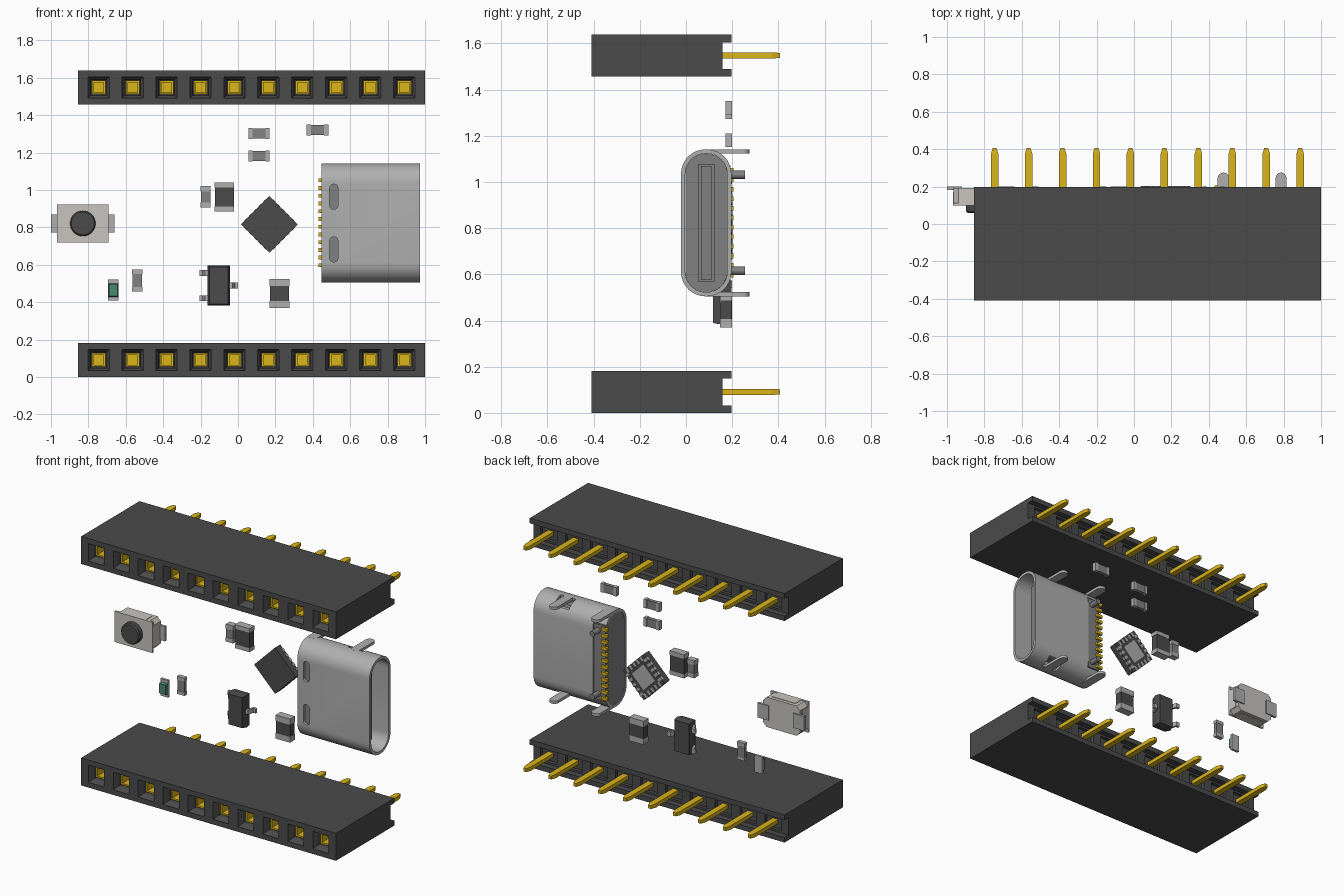
import bpy, bmesh
from math import sin, cos, pi, radians

if "Cube" in bpy.data.objects:
    bpy.data.objects.remove(bpy.data.objects["Cube"])


def material(name, rgb):
    m = bpy.data.materials.new(name)
    m.diffuse_color = (*rgb, 1)
    m.use_nodes = True
    m.node_tree.nodes["Principled BSDF"].inputs["Base Color"].default_value = m.diffuse_color
    return m


BLACK = material("black_plastic", (0.07, 0.07, 0.07))
GOLD = material("gold", (0.7, 0.46, 0.01))
GREEN = material("green_lens", (0.07, 0.25, 0.17))
STONE = material("grey_film", (0.22, 0.22, 0.22))
CREAM = material("pale_metal", (0.58, 0.56, 0.52))
METAL = material("metal", (0.43, 0.43, 0.43))


def ring(axis, c, pts):
    i = "xyz".index(axis)
    return [tuple(p[:i]) + (c,) + tuple(p[i:]) for p in pts]


def prism(axis, pts, a, b):
    return [ring(axis, a, pts), ring(axis, b, pts)]


def rect(ca, cb, ha, hb):
    return [(ca - ha, cb - hb), (ca + ha, cb - hb), (ca + ha, cb + hb), (ca - ha, cb + hb)]


def box(x0, x1, y0, y1, z0, z1):
    return prism("y", [(x0, z0), (x1, z0), (x1, z1), (x0, z1)], y0, y1)


def rounded(ca, cb, ha, hb, r, n=8):
    pts = []
    for k, (sa, sb) in enumerate([(1, 1), (-1, 1), (-1, -1), (1, -1)]):
        for i in range(n + 1):
            t = (k + i / n) * pi / 2
            pts.append((ca + sa * (ha - r) + r * cos(t), cb + sb * (hb - r) + r * sin(t)))
    return pts


def part(name, mat, lofts, closed=False, smooth=False):
    bm = bmesh.new()
    for rings in lofts:
        vs = [[bm.verts.new(p) for p in r] for r in rings]
        pairs = list(zip(vs, vs[1:]))
        if closed:
            pairs.append((vs[-1], vs[0]))
        else:
            bm.faces.new(vs[0])
            bm.faces.new(vs[-1])
        for a, b in pairs:
            for i in range(len(a)):
                j = (i + 1) % len(a)
                bm.faces.new((a[i], a[j], b[j], b[i]))
    bmesh.ops.recalc_face_normals(bm, faces=bm.faces)
    me = bpy.data.meshes.new(name)
    bm.to_mesh(me)
    bm.free()
    ob = bpy.data.objects.new(name, me)
    bpy.context.collection.objects.link(ob)
    if mat:
        me.materials.append(mat)
    if smooth:
        smooth_shade(ob)
    return ob


def activate(ob):
    bpy.ops.object.select_all(action="DESELECT")
    ob.select_set(True)
    bpy.context.view_layer.objects.active = ob


def smooth_shade(ob):
    activate(ob)
    bpy.ops.object.shade_smooth_by_angle(angle=radians(30))


def cut(ob, lofts):
    cutter = part("cutter", None, lofts)
    cutter.hide_render = True
    mod = ob.modifiers.new("cut", "BOOLEAN")
    mod.operation, mod.solver, mod.object = "DIFFERENCE", "EXACT", cutter
    activate(ob)
    bpy.ops.object.modifier_apply(modifier=mod.name)
    bpy.data.objects.remove(cutter)


# Socket headers: channelled body, funnel sockets, gold contacts and pins
PIN_X = [-0.745 + 0.1815 * i for i in range(10)]
for label, z0 in (("lower", 0), ("upper", 1.457)):
    zc = z0 + 0.091
    prof = [(-.41, 0), (.197, 0), (.197, .033), (.157, .033),
            (.157, .148), (.197, .148), (.197, .181), (-.41, .181)]
    body = part(label + "_header_body", BLACK,
                [prism("x", [(y, z + z0) for y, z in prof], -0.855, 1.0)])
    sockets, contacts, pins = [], [], []
    for x in PIN_X:
        def sq(y, h):
            return ring("y", y, rect(x, zc, h, h))
        sockets.append([sq(-.42, .057), sq(-.405, .057), sq(-.375, .042), sq(-.1, .038)])
        sockets.append(box(x - .06, x + .06, .135, .17, zc - .045, zc + .045))
        contacts.append([sq(.05, .036), sq(-.36, .036), sq(-.36, .026), sq(-.15, .026)])
        pins.append([ring("y", y, rect(x, zc, w, h))
                     for y, w, h in ((.1, .02, .013), (.375, .02, .013), (.407, .01, .011))])
    cut(body, sockets)
    part(label + "_header_contacts", GOLD, contacts)
    part(label + "_header_pins", GOLD, pins)

# Port shell: rounded tube with spring slots and an open rear underside
CY, CZ = 0.0875, 0.823
outer = rounded(CY, CZ, .109, .318, .105)
inner = rounded(CY, CZ, .091, .300, .088)
shell = part("port_shell", METAL, [[ring("x", .447, outer), ring("x", .972, outer),
                                    ring("x", .972, inner), ring("x", .447, inner)]], closed=True)
openings = [box(.43, .54, .15, .3, .57, 1.076)]
for s in (-1, 1):
    openings.append(prism("y", rounded(.512, CZ + s * .141, .022, .067, .02, 4), -.05, .01))
    z = CZ + s * .31
    openings.append(box(.73, .84, .1, .18, z - .035, z + .035))
cut(shell, openings)
smooth_shade(shell)

# Port core, tongue, locating pegs and solder feet
part("port_core", STONE, [prism("x", rounded(CY, CZ, .0905, .2995, .087), .45, .55),
                          box(.45, .535, .1, .192, .575, 1.071)])
part("port_tongue", STONE, [prism("x", rect(CY, CZ, .022, .247), .54, .9),
                            prism("x", rect(CY, CZ, .035, .255), .54, .64)])
part("port_pegs", STONE, [prism("y", rounded(.505, CZ + s * .208, .018, .018, .0179, 4), .15, .255)
                          for s in (-1, 1)], smooth=True)
part("port_feet", GOLD, [box(.43, .475, .185, .205, .587 + i * .0413, .607 + i * .0413)
                         for i in range(12)])

# Shell mounting tabs with rounded ends
tabs = []
for x, w in ((.478, .031), (.786, .029)):
    end = [(x + w * cos(t), .245 + .03 * sin(t)) for t in [pi * i / 8 for i in range(9)]]
    for s in (-1, 1):
        z = CZ + s * .309
        tabs.append(prism("z", [(x + w, .08)] + end + [(x - w, .08)], z - .009, z + .009))
part("port_tabs", METAL, tabs, smooth=True)


# Two-terminal chips: body with wrap-around end caps
def chip(name, mat, x, z, w, h, depth, cap, lying=False):
    def b(u0, u1, hw, y0, y1):
        return box(x + u0, x + u1, y0, y1, z - hw, z + hw) if lying else \
            box(x - hw, x + hw, y0, y1, z + u0, z + u1)
    f, L, W = 0.2 - depth, h / 2, w / 2
    part(name + "_body", mat, [b(-L + .004, L - .004, W - .002, f + .002, .198)])
    part(name + "_caps", METAL, [b(-L, -L + cap, W, f, .2), b(L - cap, L, W, f, .2)])


chip("resistor_a", STONE, .112, 1.301, .058, .112, .028, .022, True)
chip("resistor_b", STONE, .112, 1.181, .058, .112, .028, .022, True)
chip("resistor_c", STONE, .425, 1.321, .058, .116, .028, .022, True)
chip("resistor_d", STONE, -.538, .516, .056, .116, .028, .022)
chip("capacitor_small", STONE, -.173, .963, .054, .114, .042, .028)
chip("capacitor_a", BLACK, -.073, .963, .105, .155, .052, .027)
chip("capacitor_b", BLACK, .222, .447, .105, .155, .052, .038)

# Indicator light: thin base and tapered lens
part("light_base", METAL, [box(-.694, -.638, .184, .2, .408, .52)])
part("light_lens", GREEN, [[ring("y", .186, rect(-.666, .464, .027, .036)),
                            ring("y", .165, rect(-.666, .464, .023, .032))]])

# Transistor: tapered body and bent leads
TX, TZ = -.103, .489
part("transistor_body", BLACK, [[ring("y", y, rect(TX, TZ, w, h)) for y, w, h in
                                 ((.118, .05, .1), (.158, .059, .107), (.193, .053, .102))]])
lead = [(.02, .146), (.073, .146), (.086, .185), (.102, .185),
        (.102, .2), (.076, .2), (.064, .164), (.02, .164)]
part("transistor_leads", METAL,
     [prism("z", [(TX + s * u, v) for u, v in lead], TZ + dz - .015, TZ + dz + .015)
      for s, dz in ((-1, .067), (-1, -.067), (1, 0))])

# Controller chip turned 45 degrees, with pads on its back
pads = [box(-.06, .06, .19, .202, -.06, .06)]
for i in range(5):
    u = (i - 2) * .036
    for s in (-1, 1):
        e = sorted((s * .078, s * .109))
        pads.append(box(u - .009, u + .009, .185, .202, *e))
        pads.append(box(*e, .185, .202, u - .009, u + .009))
for ob in (part("controller_body", BLACK, [box(-.1075, .1075, .145, .199, -.1075, .1075)]),
           part("controller_pads", METAL, pads)):
    ob.rotation_euler.y = radians(45)
    ob.location = (.168, 0, .816)

# Push button: chamfered case, metal cover, plunger and legs
BX, BZ = -.83, .821
part("button_case", CREAM, [prism("y", rounded(BX, BZ, .134, .098, .025, 1), .105, .192)])
part("button_cover", CREAM, [box(BX - .138, BX + .138, .098, .17, BZ - .072, BZ + .072),
                             box(BX - .085, BX + .085, .098, .17, BZ - .101, BZ + .101),
                             box(BX - .138, BX + .138, .098, .112, BZ - .101, BZ + .101)])
part("button_plunger", BLACK, [[ring("y", y, rounded(BX, BZ, r, r, r - .0002, 8))
                                for y, r in ((.12, .068), (.068, .068), (.06, .061))]], smooth=True)
part("button_legs", METAL, [box(BX - .17, BX - .09, .183, .2, BZ - .048, BZ + .048),
                            box(BX + .09, BX + .17, .183, .2, BZ - .048, BZ + .048)])
